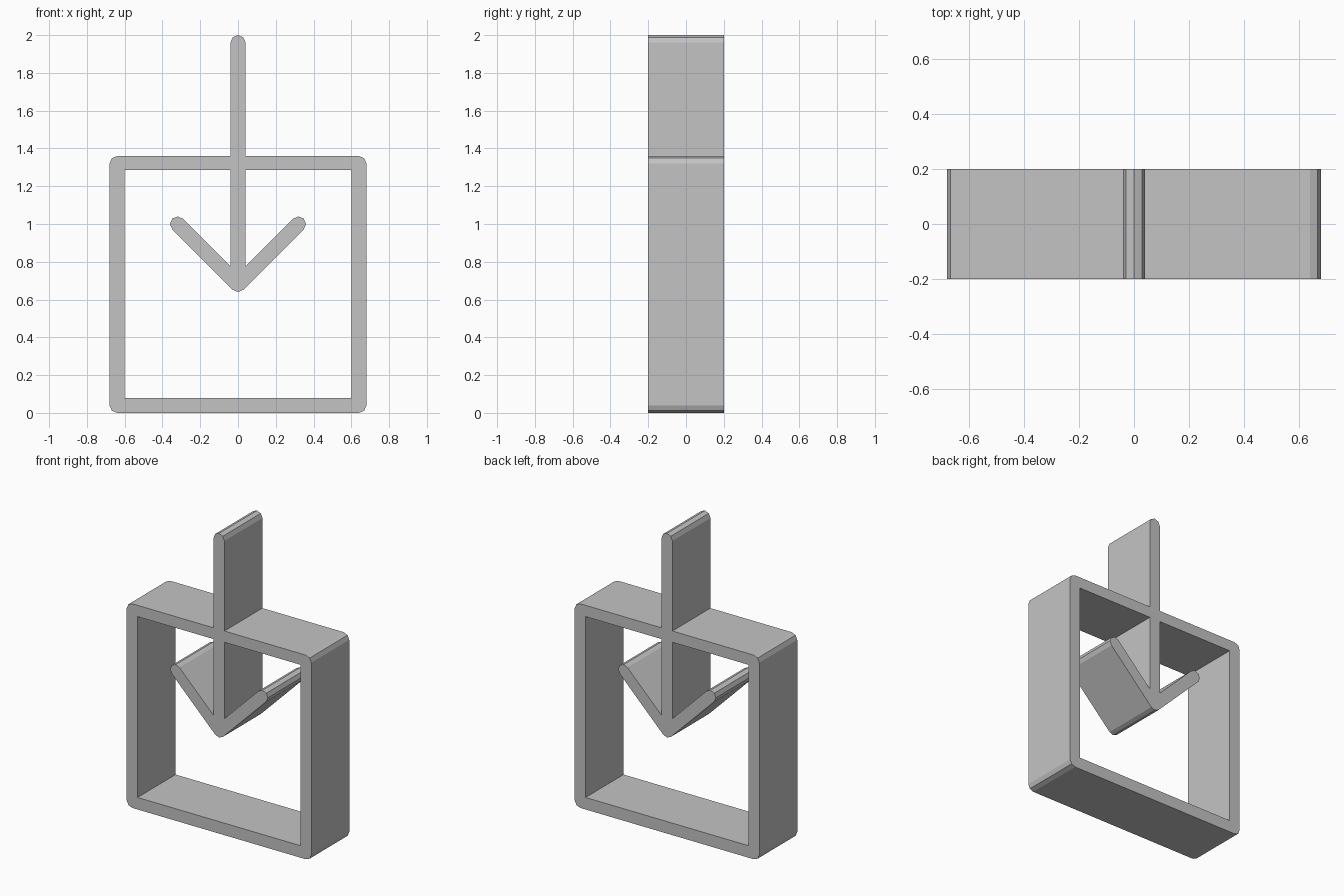
import bpy
from math import cos, sin, radians, pi

cube = bpy.data.objects.get("Cube")
if cube:
    bpy.data.objects.remove(cube, do_unlink=True)

R = 0.04              # half thickness of every bar
DEPTH = 0.4
OUTER, INNER = 0.68, 0.60
FRAME_TOP, INNER_TOP, INNER_BOTTOM = 1.36, 1.285, 0.08
TIP = 0.68            # centre of the arrow point
ARM = 0.32            # horizontal reach of each arrow arm


def arc(cx, cz, start, end, step=45):
    """Faceted rounding around a centre, angles in degrees."""
    n = round(abs(end - start) / step)
    angles = [radians(start + (end - start) * i / n) for i in range(n + 1)]
    return [(cx + R * cos(a), cz + R * sin(a)) for a in angles]


def mirrored(half):
    """Close a right-hand half outline across the centre line."""
    return half + [(-x, z) for x, z in reversed(half) if x > 1e-5]


def add_outline(curve, points):
    spline = curve.splines.new("POLY")
    spline.points.add(len(points) - 1)
    for p, (x, z) in zip(spline.points, points):
        p.co = (x, z, 0, 1)
    spline.use_cyclic_u = True


# Outside of the box frame with the upper shaft
corner = OUTER - R
outside = (arc(corner, R, -90, 0) + arc(corner, FRAME_TOP - R, 0, 90)
           + [(R, FRAME_TOP)] + arc(0, 2 - R, 0, 90))

# Window inside the frame, running around the arrowhead
window = ([(INNER, INNER_BOTTOM), (INNER, INNER_TOP), (R, INNER_TOP),
           (R, TIP + R + R * 2 ** 0.5)]
          + arc(ARM, TIP + ARM, 135, -45)
          + arc(0, TIP, -45, -90))

curve = bpy.data.curves.new("arrow_frame_outline", "CURVE")
curve.dimensions = "2D"
curve.fill_mode = "BOTH"
curve.extrude = DEPTH / 2
for half in (outside, window):
    add_outline(curve, mirrored(half))

# Turn the extruded outline into an upright solid
source = bpy.data.objects.new("outline", curve)
bpy.context.scene.collection.objects.link(source)
source.rotation_euler.x = pi / 2
bpy.context.view_layer.update()
graph = bpy.context.evaluated_depsgraph_get()
mesh = bpy.data.meshes.new_from_object(source.evaluated_get(graph))
mesh.transform(source.matrix_world)
bpy.data.objects.remove(source, do_unlink=True)

grey = bpy.data.materials.new("plain_grey")
grey.use_nodes = True
colour = (0.55, 0.55, 0.55, 1)
grey.diffuse_color = colour
grey.node_tree.nodes["Principled BSDF"].inputs["Base Color"].default_value = colour
mesh.materials.clear()
mesh.materials.append(grey)
for face in mesh.polygons:
    face.use_smooth = False
    face.material_index = 0

solid = bpy.data.objects.new("arrow_frame", mesh)
bpy.context.scene.collection.objects.link(solid)
